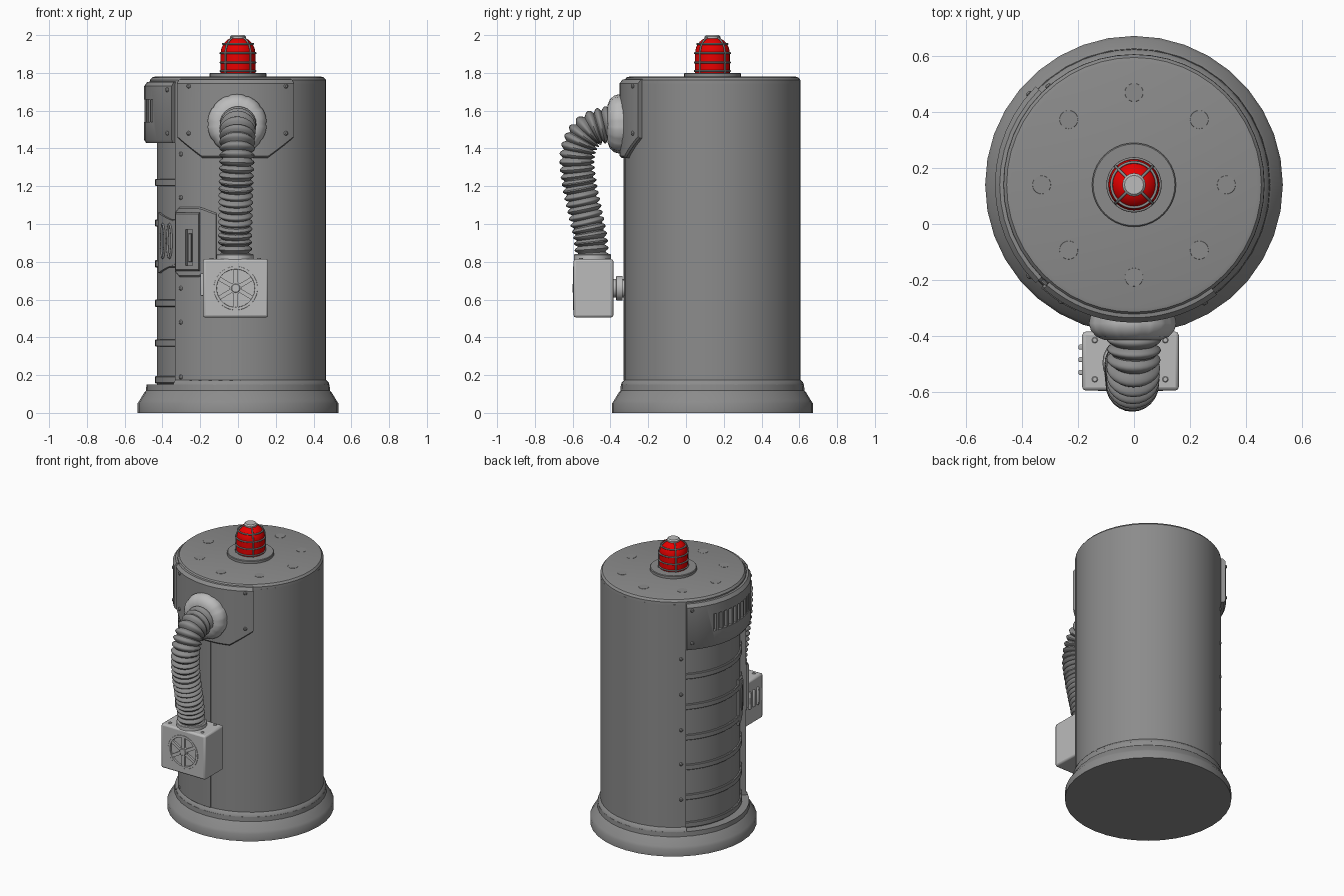
import bpy, bmesh
from math import sin, cos, pi, radians, ceil
from mathutils import Matrix, Vector

if "Cube" in bpy.data.objects:
    bpy.data.objects.remove(bpy.data.objects["Cube"])

CEN = Matrix.Translation((0, 0.14, 0))
FRONT = Matrix.Rotation(pi / 2, 4, 'X')      # local z -> -y


def mesh_obj(name, bm):
    bmesh.ops.recalc_face_normals(bm, faces=bm.faces)
    me = bpy.data.meshes.new(name)
    bm.to_mesh(me)
    bm.free()
    ob = bpy.data.objects.new(name, me)
    bpy.context.collection.objects.link(ob)
    return ob


def sweep(name, prof, a0=0, a1=360, n=None, mat=CEN):
    """Turn an (r, z) profile, or a function angle -> profile, about local z."""
    bm = bmesh.new()
    full = a1 - a0 == 360
    n = n or max(1, ceil((a1 - a0) / 7.5))
    rings = []
    for i in range(n if full else n + 1):
        d = a0 + (a1 - a0) * i / n
        p = prof(d) if callable(prof) else prof
        a = radians(d)
        rings.append([bm.verts.new(mat @ Vector((r * cos(a), r * sin(a), z))) for r, z in p])
    m = len(rings[0])
    closed = not full or p[0][0] > 0
    for i in range(n):
        A, B = rings[i], rings[(i + 1) % len(rings)]
        for j in range(m if closed else m - 1):
            k = (j + 1) % m
            bm.faces.new((A[j], A[k], B[k], B[j]))
    if not full:
        bm.faces.new(rings[0])
        bm.faces.new(rings[-1])
    bmesh.ops.remove_doubles(bm, verts=bm.verts, dist=1e-5)
    return mesh_obj(name, bm)


def panel(name, r0, r1, z0, z1, a0, a1, c=0.004):
    """Curved plate with chamfered outer edges."""
    return sweep(name, [(r0, z0), (r1 - c, z0), (r1, z0 + c), (r1, z1 - c), (r1 - c, z1), (r0, z1)], a0, a1)


def disc(name, r, h, mat, n=16, c=0.003):
    return sweep(name, [(0, 0), (r, 0), (r, h - c), (r - c, h), (0, h)], n=n, mat=mat)


def polar(a, r, z):
    return CEN @ Matrix.Rotation(radians(a), 4, 'Z') @ Matrix.Translation((r, 0, z)) @ Matrix.Rotation(pi / 2, 4, 'Y')


def rivet(a, r, z):
    sweep("rivet", [(0, -0.005), (0.012, -0.005), (0.012, 0.002), (0.007, 0.007), (0, 0.008)], n=10, mat=polar(a, r, z))


def box(name, loc, size, bevel=0, rot=None):
    bm = bmesh.new()
    bmesh.ops.create_cube(bm, size=1, matrix=Matrix.Translation(loc) @ (rot or Matrix()) @ Matrix.Diagonal((*size, 1)))
    ob = mesh_obj(name, bm)
    if bevel:
        b = ob.modifiers.new("bevel", 'BEVEL')
        b.width, b.segments = bevel, 2
    return ob


def cut(ob, cutter):
    m = ob.modifiers.new("cut", 'BOOLEAN')
    m.operation, m.object, m.solver = 'DIFFERENCE', cutter, 'EXACT'
    cutter.hide_render = True
    cutter.hide_set(True)


def tube(name, pts, r, cyclic=False):
    cu = bpy.data.curves.new(name, 'CURVE')
    cu.dimensions, cu.bevel_depth, cu.bevel_resolution = '3D', r, 2
    s = cu.splines.new('POLY')
    s.points.add(len(pts) - 1)
    for q, p in zip(s.points, pts):
        q.co = (*p, 1)
    s.use_cyclic_u = cyclic
    bpy.context.collection.objects.link(bpy.data.objects.new(name, cu))


# Base, inner drum, outer shell (open on the left) and lid
sweep("base", [(0, 0), (0.532, 0), (0.532, 0.05), (0.522, 0.065), (0.495, 0.11), (0.487, 0.118), (0.485, 0.15), (0, 0.15)], n=36)
sweep("drum_core", [(0, 0.14), (0.428, 0.14), (0.428, 1.75), (0, 1.75)])
sweep("outer_shell", [(0.40, 0.148), (0.484, 0.148), (0.48, 0.162), (0.467, 0.175), (0.467, 1.745), (0.40, 1.745)], 225, 495)
panel("front_skin", 0.45, 0.470, 0.172, 1.745, 225, 272, 0.002)
sweep("lid", [(0, 1.74), (0.467, 1.74), (0.466, 1.762), (0.455, 1.776), (0.44, 1.78), (0, 1.78)])
for i in range(8):
    a = i * pi / 4
    disc("lid_plug", 0.033, 0.0035, Matrix.Translation((0.33 * cos(a), 0.14 + 0.33 * sin(a), 1.778)), 20, 0.0005)

# Curved door with ribs and rivets along both edges
for z in (0.175, 0.37, 0.58, 0.79, 1.005, 1.22):
    panel("door_rib", 0.41, 0.44, z - 0.019, z + 0.019, 135, 225)
for z in (0.19, 0.48, 0.66, 1.14, 1.37):
    rivet(230, 0.470, z)
for z in (0.37, 0.62, 0.86, 1.11, 1.36):
    rivet(131, 0.467, z)

# Vent housing above the door
housing = sweep("vent_housing", [(0.41, 1.43), (0.487, 1.43), (0.497, 1.445), (0.497, 1.73), (0.48, 1.752), (0.41, 1.76)], 135, 225)
cut(housing, sweep("vent_cutter", [(0.472, 1.54), (0.55, 1.54), (0.55, 1.66), (0.472, 1.66)], 156, 204))
for i in range(9):
    a = 160 + i * 5
    panel("vent_fin", 0.465, 0.494, 1.535, 1.665, a - 1, a + 1, 0.002)
for a in (139, 221):
    for z in (1.48, 1.71):
        rivet(a, 0.497, z)

# Door latch plate with two long handles
sweep("latch_plate", lambda d: [(0.41, 0.74 + 0.002 * (d - 197)), (0.442, 0.74 + 0.002 * (d - 197)),
                                (0.442, 1.06 - 0.002 * (d - 197)), (0.41, 1.06 - 0.002 * (d - 197))], 197, 223)
for a in (206, 215):
    pts = [polar(a, 0.443, 0.91) @ Vector((-0.09 * sin(t), 0.02 * cos(t), 0)) for t in [i * pi / 8 for i in range(16)]]
    tube("latch_loop", pts, 0.006, True)


# Lock box beside the door, on a flange with sloped corners
def flange_profile(d):
    s = max(0, d - 245) * 0.003 + max(0, 229 - d) * 0.008
    return [(0.45, 0.72 + s), (0.472, 0.72 + s), (0.479, 0.728 + s), (0.479, 1.082 - s), (0.472, 1.09 - s), (0.45, 1.09 - s)]


sweep("lock_flange", flange_profile, 226, 256, 10)
lock = panel("lock_box", 0.45, 0.496, 0.75, 1.06, 228, 245, 0.008)
cut(lock, sweep("lock_cutter", [(0.48, 0.78), (0.55, 0.78), (0.55, 0.97), (0.48, 0.97)], 236, 241))
panel("lock_bar", 0.47, 0.49, 0.80, 0.95, 237.5, 239.5, 0.002)


# Hose mounting plate with sloped lower corners
def plate_profile(d):
    t = abs(d - 268)
    z = 1.35 + max(0, t - 21) * 0.0058
    return [(0.44, z), (0.482, z), (0.492, z + 0.01), (0.492, 1.745), (0.475, 1.765), (0.44, 1.77)]


sweep("hose_plate", plate_profile, 229, 307, 26)
for a in (238, 301):
    for z in (1.48, 1.73):
        rivet(a, 0.492, z)


# Segmented collar where the hose enters
def collar_profile(d):
    k = 0.975 if int(d + 0.5) % 36 == 0 else 1
    return [(0, -0.06), (0.145 * k, -0.06), (0.157 * k, 0), (0.15 * k, 0.025), (0.13 * k, 0.048), (0.1 * k, 0.06), (0, 0.06)]


sweep("hose_collar", collar_profile, n=60, mat=Matrix.Translation((-0.005, -0.355, 1.53)) @ FRONT)

# Ribbed hose along a smooth path
way = [Vector(p) for p in ((0, -0.29, 1.53), (0, -0.36, 1.53), (0, -0.43, 1.524), (-0.002, -0.508, 1.496), (-0.004, -0.558, 1.43),
                           (-0.006, -0.577, 1.34), (-0.01, -0.566, 1.22), (-0.013, -0.538, 1.08), (-0.015, -0.508, 0.94),
                           (-0.015, -0.496, 0.81), (-0.015, -0.49, 0.7))]
path = []
for p0, p1, p2, p3 in zip(way, way[1:], way[2:], way[3:]):
    for i in range(40):
        t = i / 40
        path.append(0.5 * (2 * p1 + (p2 - p0) * t + (2 * p0 - 5 * p1 + 4 * p2 - p3) * t * t + (3 * p1 - p0 - 3 * p2 + p3) * t ** 3))
bm = bmesh.new()
rings, dist, last = [], 0, -1
for i in range(1, len(path) - 1):
    dist += (path[i] - path[i - 1]).length
    if dist - last < 0.0036:
        continue
    last = dist
    tan = (path[i + 1] - path[i - 1]).normalized()
    side = Vector((1, 0, 0))
    up = tan.cross(side).normalized()
    side = up.cross(tan)
    r = 0.076 + 0.022 * abs(sin(pi * dist / 0.036)) - 0.008 * i / len(path)
    rings.append([bm.verts.new(path[i] + r * (cos(k * pi / 12) * side + sin(k * pi / 12) * up)) for k in range(24)])
for A, B in zip(rings, rings[1:]):
    for k in range(24):
        bm.faces.new((A[k], A[k - 1], B[k - 1], B[k]))
bm.faces.new(rings[0])
bm.faces.new(rings[-1])
mesh_obj("hose", bm)

# Fan box with round grille, slots, bolts and wall stem
FAN = Matrix.Translation((-0.012, -0.595, 0.66)) @ FRONT
fan_box = box("fan_box", (-0.0125, -0.49, 0.66), (0.345, 0.21, 0.31), 0.012)
cut(fan_box, sweep("fan_cutter", [(0.032, -0.012), (0.1, -0.012), (0.1, 0.03), (0.032, 0.03)], mat=FAN))
sweep("fan_rim", [(0.1, -0.01), (0.116, -0.01), (0.116, 0.001), (0.115, 0.002), (0.101, 0.002), (0.1, 0.001)], mat=FAN)
disc("fan_hub", 0.024, 0.006, FAN, 20)
for i in range(6):
    R = Matrix.Rotation(i * pi / 3 + pi / 6, 4, 'Z')
    c = FAN @ R @ Vector((0.065, 0, -0.009))
    box("fan_spoke", c, (0.08, 0.022, 0.02), rot=FRONT @ R)
disc("box_hose_socket", 0.098, 0.028, Matrix.Translation((-0.015, -0.496, 0.812)), 24)
for x in (-0.14, 0.112):
    for y in (-0.555, -0.415):
        disc("box_bolt", 0.011, 0.008, Matrix.Translation((x, y, 0.813)), 8)
for y in (-0.53, -0.485, -0.44):
    box("box_side_slot", (-0.188, y, 0.68), (0.02, 0.018, 0.12), 0.004)
disc("wall_stem", 0.05, 0.09, Matrix.Translation((-0.012, -0.31, 0.66)) @ FRONT, 24)
disc("stem_flange", 0.065, 0.035, Matrix.Translation((-0.012, -0.335, 0.66)) @ FRONT, 24)

# Warning light with wire cage
disc("light_collar", 0.15, 0.022, Matrix.Translation((0, 0.14, 1.778)), 40, 0.004)
dome = [(0.092, 1.795), (0.092, 1.90)] + [(0.092 * cos(i * pi / 16) ** 0.9, 1.90 + 0.09 * sin(i * pi / 16) ** 0.95) for i in range(1, 8)]
sweep("light_dome", [(0, 1.795)] + dome + [(0, 1.99)], n=32)
for r, z in ((0.094, 1.81), (0.094, 1.855), (0.094, 1.905), (0.081, 1.953)):
    tube("cage_ring", [(r * cos(i * pi / 16), 0.14 + r * sin(i * pi / 16), z) for i in range(32)], 0.005, True)
for i in range(4):
    a = pi / 4 + i * pi / 2
    tube("cage_bar", [((r + 0.002) * cos(a), 0.14 + (r + 0.002) * sin(a), z + 0.002) for r, z in dome], 0.005)
disc("cage_cap", 0.042, 0.022, Matrix.Translation((0, 0.14, 1.978)), 16, 0.008)


# Colours: dark grey body, lighter fittings, red lamp
def material(name, *rgb):
    m = bpy.data.materials.new(name)
    m.diffuse_color = (*rgb, 1)
    m.use_nodes = True
    m.node_tree.nodes["Principled BSDF"].inputs["Base Color"].default_value = m.diffuse_color
    return m


dark, light, red = material("dark_grey", 0.26, 0.26, 0.26), material("light_grey", 0.5, 0.5, 0.5), material("red", 0.8, 0.0, 0.0)
for ob in bpy.context.collection.objects:
    pale = ob.name.startswith(("fan", "box", "hose_collar", "wall_stem", "stem", "cage_cap"))
    ob.data.materials.append(red if ob.name == "light_dome" else light if pale else dark)
    # Smooth shading with sharp edges kept
    if ob.type == 'MESH' and not ob.hide_render:
        ob.select_set(True)
        bpy.context.view_layer.objects.active = ob
bpy.ops.object.shade_smooth_by_angle(angle=radians(35))
